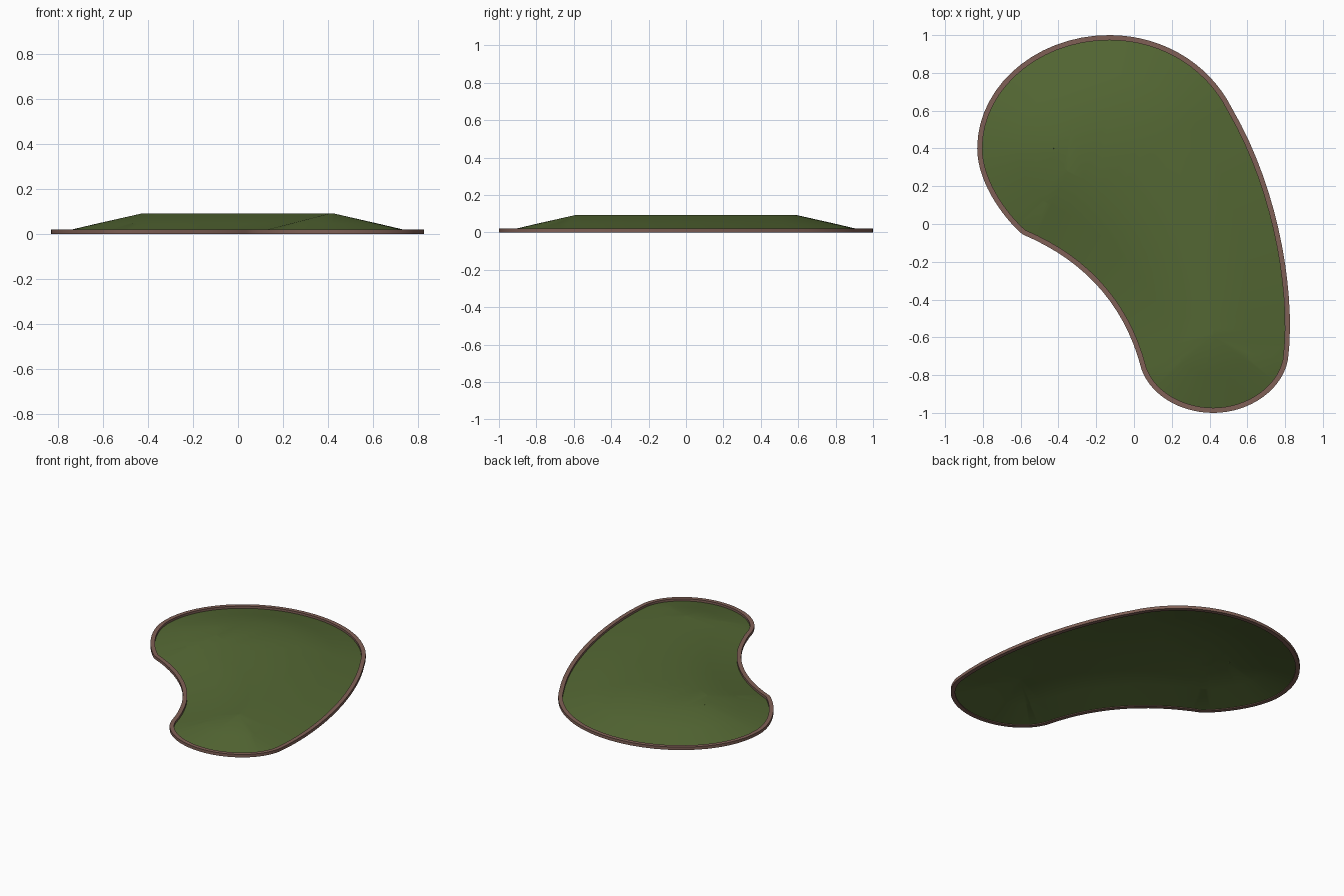
import bpy, math
from mathutils import Vector
from mathutils.geometry import interpolate_bezier, delaunay_2d_cdt, intersect_point_line

cube = bpy.data.objects.get("Cube")
if cube:
    bpy.data.objects.remove(cube)

RIM_WIDTH, RIM_HEIGHT = 0.027, 0.02
STEP_INSET, STEP_RISE = 0.2, 0.045


def material(name, rgb):
    mat = bpy.data.materials.new(name)
    mat.use_nodes = True
    color = (*rgb, 1)
    mat.diffuse_color = color
    bsdf = mat.node_tree.nodes["Principled BSDF"]
    bsdf.inputs["Base Color"].default_value = color
    bsdf.inputs["Roughness"].default_value = 0.9
    return mat


def add_object(name, verts, faces, mat):
    mesh = bpy.data.meshes.new(name)
    mesh.from_pydata(verts, [], faces)
    mesh.materials.append(mat)
    obj = bpy.data.objects.new(name, mesh)
    bpy.context.collection.objects.link(obj)
    return obj


def smooth(obj, degrees):
    bpy.ops.object.select_all(action="DESELECT")
    obj.select_set(True)
    bpy.context.view_layer.objects.active = obj
    bpy.ops.object.shade_smooth_by_angle(angle=math.radians(degrees))


# Kidney-shaped outline, counter-clockwise: anchor, leaving handle, arriving handle
segments = [
    ((-0.13, 1.0), (-0.515, 1.0), (-0.83, 0.73)),
    ((-0.83, 0.4), (-0.83, 0.22), (-0.69, 0.03)),
    ((-0.59, -0.055), (-0.27, -0.19), (-0.05, -0.42)),
    ((0.04, -0.77), (0.09, -0.91), (0.25, -1.0)),
    ((0.42, -1.0), (0.6, -1.0), (0.78, -0.89)),
    ((0.815, -0.72), (0.86, -0.35), (0.76, 0.2)),
    ((0.52, 0.61), (0.40, 0.85), (0.15, 1.0)),
]
outline = []
for i, (start, leave, arrive) in enumerate(segments):
    end = segments[(i + 1) % len(segments)][0]
    curve = interpolate_bezier(*[Vector(p) for p in (start, leave, arrive, end)], 16)
    outline += [Vector(p[:2]) for p in curve[:-1]]
count = len(outline)


def edge_distance(p):
    best = 9.0
    for i in range(count):
        a, b = outline[i - 1], outline[i]
        t = max(0, min(1, (p - a).dot(b - a) / (b - a).length_squared))
        best = min(best, (p - a.lerp(b, t)).length)
    return best


def inset_loop(amount):
    """Outline moved inward, without the parts that fold over."""
    loop = []
    for i, p in enumerate(outline):
        along = (outline[(i + 1) % count] - outline[i - 1]).normalized()
        q = p + Vector((-along.y, along.x)) * amount
        if edge_distance(q) > amount * 0.985:
            loop.append(q)
    return loop


# Grass mound: stacked contours joined into one open sheet
points, heights, edges = [], [], []
for level in range(3):
    loop = inset_loop(RIM_WIDTH / 2 if level == 0 else level * STEP_INSET + 0.005)
    first = len(points)
    points += loop
    heights += [level * STEP_RISE + 0.002] * len(loop)
    edges += [(first + i, first + (i + 1) % len(loop)) for i in range(len(loop))]
flat, _, faces, origin, _, _ = delaunay_2d_cdt(points, edges, [], 1, 1e-5)
verts = []
for p, source in zip(flat, origin):
    z = heights[source[0]] if source else min(2, edge_distance(p) / STEP_INSET) * STEP_RISE
    verts.append((p.x, p.y, z))
grass = add_object("grass_mound", verts, faces, material("grass green", (0.089, 0.138, 0.034)))
smooth(grass, 60)

# Edging: a closed rectangular section swept round the outline
inner = []
for i, p in enumerate(outline):
    along = (outline[(i + 1) % count] - outline[i - 1]).normalized()
    inner.append(p + Vector((-along.y, along.x)) * RIM_WIDTH)
section = [(outline, 0), (outline, RIM_HEIGHT), (inner, RIM_HEIGHT), (inner, 0)]
verts = [(p.x, p.y, z) for loop, z in section for p in loop]
faces = []
for s in range(4):
    for i in range(count):
        j, t = (i + 1) % count, (s + 1) % 4
        faces.append((s * count + i, s * count + j, t * count + j, t * count + i))
edging = add_object("border_edging", verts, faces, material("brick brown", (0.216, 0.117, 0.093)))
smooth(edging, 30)
